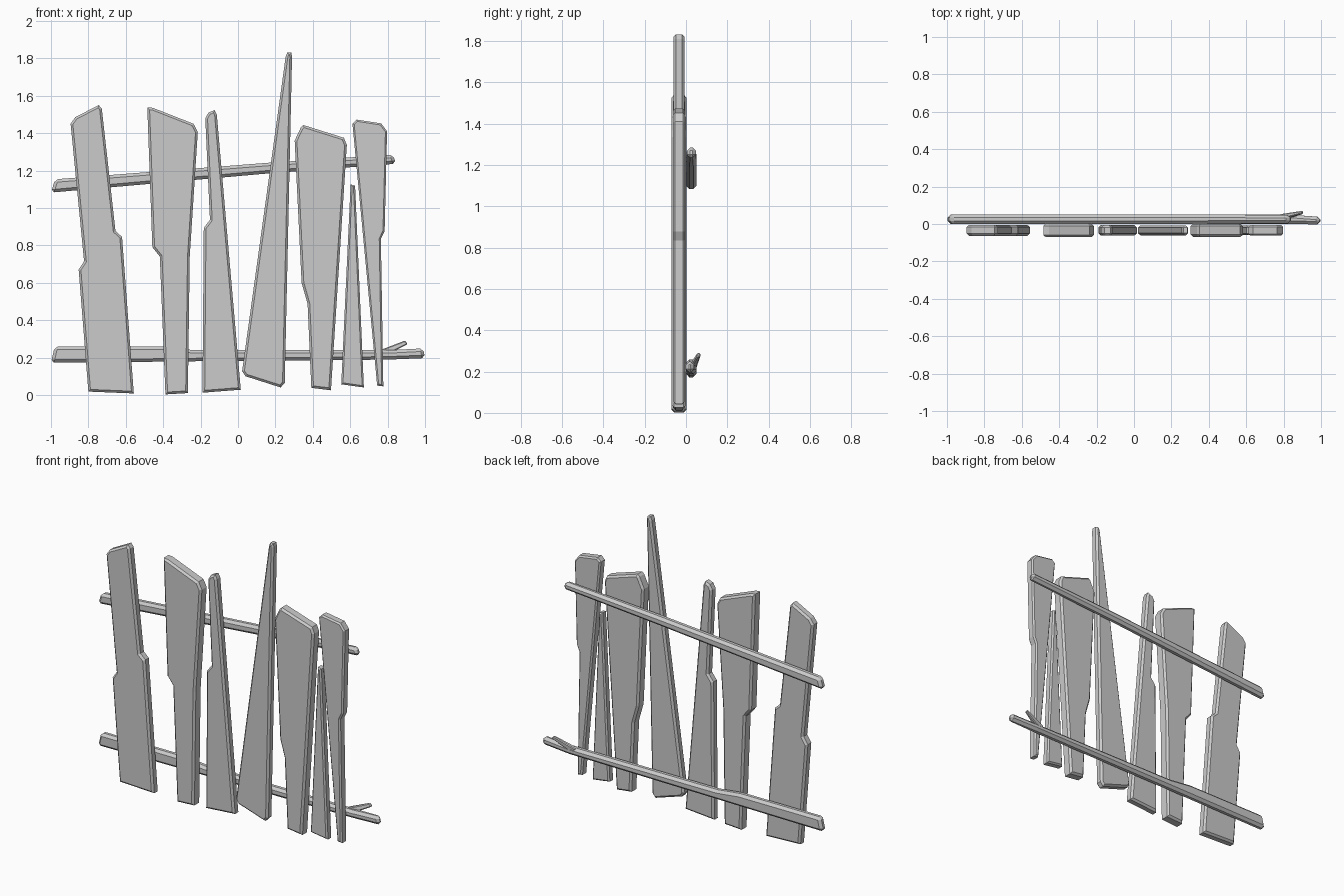
import bpy, bmesh
from mathutils import Vector

if "Cube" in bpy.data.objects:
    bpy.data.objects.remove(bpy.data.objects["Cube"])


def finish(name, bm):
    bmesh.ops.recalc_face_normals(bm, faces=bm.faces)
    me = bpy.data.meshes.new(name)
    bm.to_mesh(me)
    bm.free()
    ob = bpy.data.objects.new(name, me)
    bpy.context.collection.objects.link(ob)
    return ob


def inset(pts, d):
    """Mitred inward offset of a counter-clockwise outline."""
    out = []
    for i, p in enumerate(pts):
        a = (p - pts[i - 1]).normalized()
        b = (pts[(i + 1) % len(pts)] - p).normalized()
        na, nb = Vector((-a.y, a.x)), Vector((-b.y, b.x))
        out.append(p + (na + nb) * (d / (1 + na.dot(nb))))
    return out


def bridge(bm, rings):
    n = len(rings[0])
    for r, s in zip(rings, rings[1:]):
        for i in range(n):
            j = (i + 1) % n
            bm.faces.new((r[i], r[j], s[j], s[i]))
    bm.faces.new(rings[0])
    bm.faces.new(rings[-1])


def plank(name, outline, thick, c=0.011):
    """Board cut from an x/z outline with chamfered front and back rims."""
    full = [Vector(p) for p in outline]
    small = inset(full, c)
    y0, y1 = -0.034 - thick / 2, -0.034 + thick / 2
    bm = bmesh.new()
    rings = [[bm.verts.new((p.x, y, p.y)) for p in pts] for pts, y in
             ((small, y0), (full, y0 + c), (full, y1 - c), (small, y1))]
    bridge(bm, rings)
    finish(name, bm)


def rail(name, stations, c):
    """Bar lofted through (x bottom, x top, z low, z high, y front, y back)."""
    bm = bmesh.new()
    rings = [[bm.verts.new(v) for v in ((xb, y0, z0), (xb, y1, z0), (xt, y1, z1), (xt, y0, z1))]
             for xb, xt, z0, z1, y0, y1 in stations]
    bridge(bm, rings)
    ob = finish(name, bm)
    mod = ob.modifiers.new("chamfer", 'BEVEL')
    mod.width = c
    mod.segments = 1
    mod.limit_method = 'ANGLE'


# Upright boards, left to right (outlines counter-clockwise from the front)
boards = [
    (0.058, [(-.80, .018), (-.557, .008), (-.62, .845), (-.655, .877), (-.728, 1.53),
             (-.745, 1.55), (-.87, 1.485), (-.895, 1.45), (-.823, .715), (-.852, .67)]),
    (0.072, [(-.388, .003), (-.268, .01), (-.258, .74), (-.215, 1.405), (-.238, 1.45),
             (-.455, 1.535), (-.485, 1.538), (-.458, .79), (-.418, .74)]),
    (0.056, [(-.19, .012), (.015, .028), (-.113, 1.497), (-.126, 1.523), (-.158, 1.51),
             (-.175, 1.48), (-.15, .936), (-.183, .893)]),
    (0.054, [(.022, .127), (.04, .10), (.228, .04), (.25, .065), (.289, 1.81),
             (.285, 1.83), (.264, 1.832), (.255, 1.81)]),
    (0.070, [(.392, .038), (.497, .025), (.582, 1.337), (.566, 1.375), (.35, 1.443),
             (.336, 1.43), (.303, 1.36), (.34, .60), (.372, .487)]),
    (0.050, [(.552, .057), (.673, .04), (.626, 1.12), (.602, 1.126)]),
    (0.056, [(.744, .05), (.777, .046), (.764, .834), (.784, .877), (.797, 1.41),
             (.765, 1.452), (.635, 1.472), (.612, 1.45)]),
]
for i, (thick, outline) in enumerate(boards):
    plank(f"board_{i + 1}", outline, thick, 0.009 if i in (5, 6) else 0.012)

# Cross rails behind the boards
rail("upper_rail", [(-1.0, -.978, 1.082, 1.153, 0, .052),
                    (.17, .17, 1.185, 1.242, 0, .052),
                    (.845, .828, 1.236, 1.285, .004, .048)], 0.016)
rail("lower_rail", [(-1.0, -.98, .172, .259, 0, .05),
                    (-.41, -.41, .178, .259, 0, .052),
                    (-.25, -.25, .180, .241, 0, .052),
                    (.80, .80, .189, .239, 0, .052),
                    (1.0, .99, .197, .249, -.002, .038)], 0.016)

# Splinter sticking out of the lower rail
rail("splinter", [(.77, .75, .205, .236, .02, .048),
                  (.83, .80, .232, .255, .03, .056),
                  (.907, .893, .272, .291, .054, .07)], 0.005)
